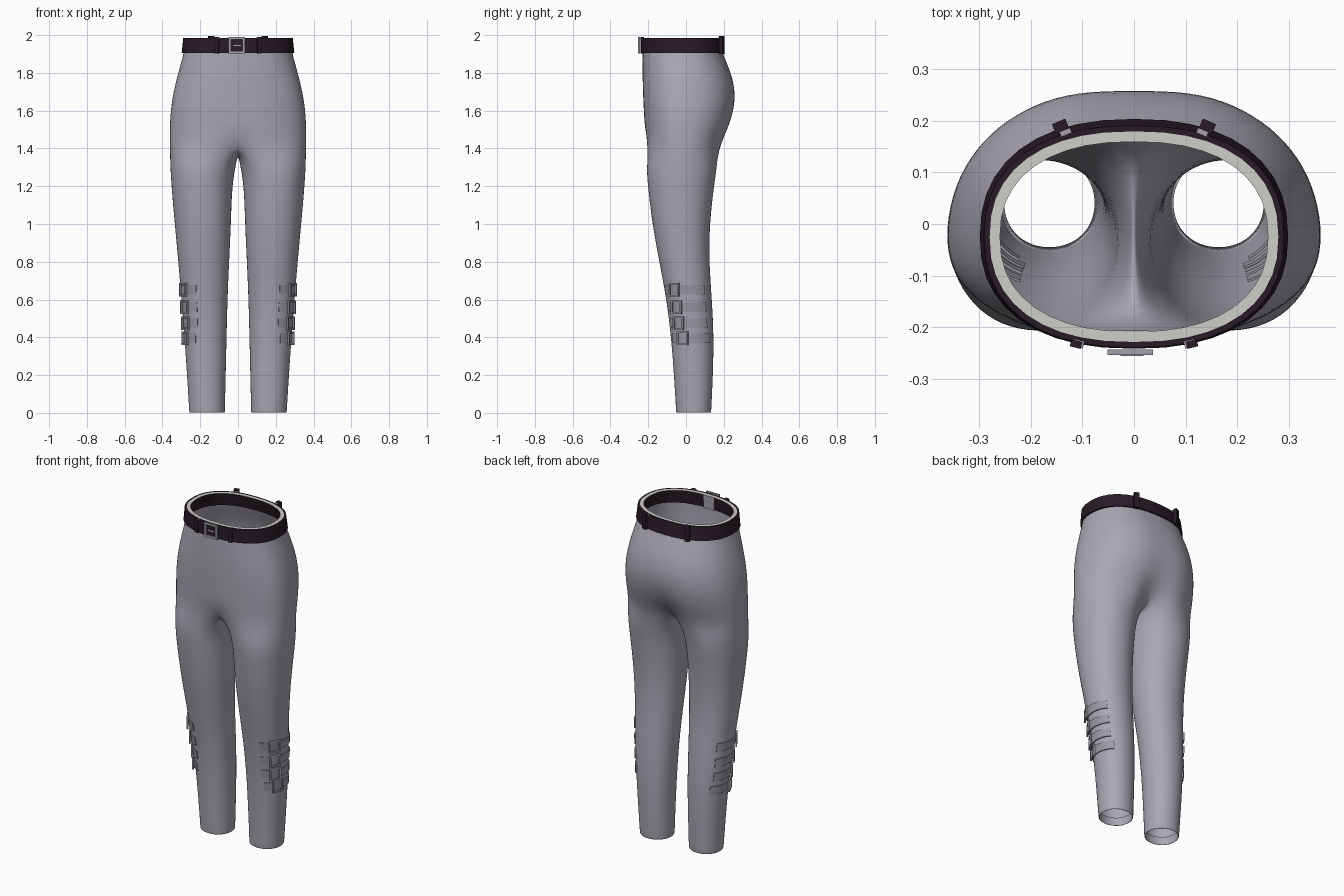
import bpy, bmesh, math
from mathutils import Vector, Matrix

if "Cube" in bpy.data.objects:
    bpy.data.objects.remove(bpy.data.objects["Cube"])


def material(name, rgb):
    m = bpy.data.materials.new(name)
    m.diffuse_color = (*rgb, 1)
    m.use_nodes = True
    m.node_tree.nodes["Principled BSDF"].inputs["Base Color"].default_value = m.diffuse_color
    return m


CLOTH = material("lilac grey cloth", (0.40, 0.385, 0.45))
STRAP = material("grey strap", (0.33, 0.32, 0.37))
LEATHER = material("dark plum leather", (0.022, 0.011, 0.019))
LINING = material("pale lining", (0.62, 0.62, 0.58))
METAL = material("grey metal", (0.36, 0.35, 0.40))


def spow(v, p):
    return math.copysign(abs(v) ** p, v)


def loft(name, rings, mats, closed=False, mat_rule=None, smooth=True):
    """Skin a list of equal cross-section loops; cap the ends if not closed."""
    bm = bmesh.new()
    loops = [[bm.verts.new(p) for p in r] for r in rings]
    n = len(loops[0])
    for i in range(len(loops) if closed else len(loops) - 1):
        a, b = loops[i], loops[(i + 1) % len(loops)]
        for k in range(n):
            f = bm.faces.new((a[k], a[(k + 1) % n], b[(k + 1) % n], b[k]))
            f.material_index = mat_rule(k) if mat_rule else 0
    if not closed:
        bm.faces.new(loops[0])
        bm.faces.new(loops[-1])
    return finish(name, bm, mats, smooth)


def finish(name, bm, mats, smooth=True):
    bmesh.ops.recalc_face_normals(bm, faces=bm.faces)
    me = bpy.data.meshes.new(name)
    bm.to_mesh(me)
    bm.free()
    for m in mats:
        me.materials.append(m)
    ob = bpy.data.objects.new(name, me)
    bpy.context.collection.objects.link(ob)
    if smooth:
        bpy.ops.object.select_all(action='DESELECT')
        ob.select_set(True)
        bpy.context.view_layer.objects.active = ob
        bpy.ops.object.shade_smooth_by_angle(angle=math.radians(35))
    return ob


def frame(name, center, w, h, bar, depth, yaw=0.0, mat=METAL):
    """Rectangular buckle frame; its face points to -y before the yaw turn."""
    rot = Matrix.Rotation(yaw, 3, 'Z')
    rings = []
    for sx, sz in ((-1, -1), (1, -1), (1, 1), (-1, 1)):
        ring = []
        for inset, y in ((0, -depth / 2), (0, depth / 2), (bar, depth / 2), (bar, -depth / 2)):
            p = Vector((sx * (w / 2 - inset), y, sz * (h / 2 - inset)))
            ring.append(rot @ p + Vector(center))
        rings.append(ring)
    return loft(name, rings, [mat], closed=True, smooth=False)


def box(name, center, size, yaw=0.0, mat=METAL):
    bm = bmesh.new()
    mx = Matrix.Translation(center) @ Matrix.Rotation(yaw, 4, 'Z') @ Matrix.Diagonal((*size, 1))
    bmesh.ops.create_cube(bm, size=1, matrix=mx)
    return finish(name, bm, [mat], smooth=False)


# ---- trousers: half cage, mirrored and subdivided ----
def torso_pt(z, w, yf, yb, t, off=0.0, p=0.86):
    c, s = math.cos(t), math.sin(t)
    mid = -0.025
    reach = (mid - yf) if s < 0 else (yb - mid)
    return Vector(((w + off) * spow(c, p), mid + (reach + off) * spow(s, p), z))


# z, half width, front y, back y, dip at the back centre
TORSO = [(1.95, 0.283, -0.230, 0.183, 0), (1.90, 0.291, -0.233, 0.197, 0),
         (1.80, 0.319, -0.232, 0.243, .002), (1.70, 0.345, -0.230, 0.268, .006),
         (1.60, 0.360, -0.225, 0.264, .012), (1.50, 0.365, -0.220, 0.235, .028)]
# z, inner x, outer x, front y, back y
LEG = [(1.30, 0.012, 0.360, -0.212, 0.166), (1.20, 0.030, 0.354, -0.204, 0.150),
       (1.00, 0.036, 0.336, -0.180, 0.126), (0.80, 0.046, 0.317, -0.142, 0.123),
       (0.60, 0.055, 0.300, -0.104, 0.138), (0.40, 0.060, 0.284, -0.079, 0.148),
       (0.20, 0.065, 0.270, -0.064, 0.143), (0.02, 0.069, 0.259, -0.053, 0.134),
       (0.00, 0.069, 0.258, -0.052, 0.133), (0.002, 0.076, 0.251, -0.045, 0.126),
       (0.05, 0.076, 0.251, -0.045, 0.126)]


def leg_pt(row, a, off=0.0):
    z, xi, xo, yf, yb = row
    return Vector(((xi + xo) / 2 + ((xo - xi) / 2 + off) * spow(math.cos(a), 0.95),
                   (yf + yb) / 2 + ((yb - yf) / 2 + off) * spow(math.sin(a), 0.95), z))


def leg_row(z):
    for a, b in zip(LEG, LEG[1:]):
        if a[0] >= z >= b[0]:
            f = (a[0] - z) / (a[0] - b[0])
            return tuple(u + (v - u) * f for u, v in zip(a, b))


bm = bmesh.new()
rows = []
for z, w, yf, yb, dip in TORSO:
    ring = [torso_pt(z, w, yf, yb, math.radians(-90 + 15 * j)) for j in range(13)]
    ring[12].y -= dip
    rows.append([bm.verts.new(p) for p in ring])
# crotch ring: outer half plus three seam points under the body
ring = [torso_pt(1.41, 0.364, -0.217, 0.195, math.radians(-90 + 15 * j)) for j in range(13)]
ring[0] = Vector((0, -0.185, 1.42))
ring[12] = Vector((0, 0.13, 1.42))
top = [bm.verts.new(p) for p in ring]
seam = [bm.verts.new((0, y, z)) for y, z in ((0.075, 1.385), (-0.01, 1.37), (-0.10, 1.385))]
rows.append(top)
for a, b in zip(rows, rows[1:]):
    for j in range(12):
        bm.faces.new((a[j], a[j + 1], b[j + 1], b[j]))
loops = [top + seam]
for row in LEG:
    loops.append([bm.verts.new(leg_pt(row, math.radians(-135 + 22.5 * j), 0.002)) for j in range(16)])
for a, b in zip(loops, loops[1:]):
    for j in range(16):
        bm.faces.new((a[j], a[(j + 1) % 16], b[(j + 1) % 16], b[j]))
for v in bm.verts:
    if abs(v.co.x) < 1e-5:
        v.co.x = 0
trousers = finish("trousers", bm, [CLOTH], smooth=False)
trousers.data.polygons.foreach_set("use_smooth", [True] * len(trousers.data.polygons))
mir = trousers.modifiers.new("mirror", 'MIRROR')
mir.use_clip = True
sub = trousers.modifiers.new("subdivision", 'SUBSURF')
sub.levels = sub.render_levels = 2

# ---- belt with a pale lining on its top edge ----
TOP, LOW = (1.985, 0.283, -0.232, 0.183), (1.905, 0.291, -0.234, 0.196)
rings = []
for i in range(40):
    t = 2 * math.pi * i / 40
    rings.append([torso_pt(*LOW, t, 0.007), torso_pt(*TOP, t, 0.007), torso_pt(*TOP, t, -0.004),
                  torso_pt(*TOP, t, -0.024), torso_pt(*LOW, t, -0.015)])
loft("belt", rings, [LEATHER, LINING], closed=True, mat_rule=lambda k: 1 if k == 2 else 0)

# ---- belt buckle, prong and backing plate ----
frame("belt_buckle", (-0.007, -0.248, 1.946), 0.088, 0.088, 0.013, 0.010)
box("buckle_prong", (-0.004, -0.251, 1.946), (0.045, 0.008, 0.010))
box("buckle_backing", (-0.007, -0.210, 1.946), (0.07, 0.008, 0.078))

# ---- belt loops ----
for s in (-1, 1):
    box("front_belt_loop", (s * 0.112, -0.232, 1.946), (0.022, 0.014, 0.086), s * 0.25, LEATHER)
    box("front_loop_tip", (s * 0.108, -0.231, 1.984), (0.022, 0.014, 0.008), s * 0.25)
    box("back_belt_loop", (s * 0.142, 0.189, 1.948), (0.028, 0.020, 0.094), -s * 0.4, LEATHER)
    box("back_loop_tip", (s * 0.132, 0.177, 1.984), (0.022, 0.010, 0.008), -s * 0.4)

# ---- calf straps with square buckles ----
for side, s in (("right", 1), ("left", -1)):
    flip = Vector((s, 1, 1))
    for z, shift in ((0.652, 0), (0.560, 0), (0.475, 0), (0.395, 8)):
        rings = []
        for i in range(13):
            a = math.radians(-72 + shift + 115 * i / 12)
            rings.append([leg_pt(leg_row(z + dz), a, off) * flip
                          for dz, off in ((-0.025, -0.004), (-0.025, 0.005), (0.025, 0.005), (0.025, -0.004))])
        loft(side + "_calf_strap", rings, [STRAP])
        a = math.radians(-33 + shift)
        c = leg_pt(leg_row(z), a, 0.008) * flip
        yaw = s * (a + math.pi / 2)
        frame(side + "_strap_buckle", c, 0.066, 0.072, 0.009, 0.009, yaw)
